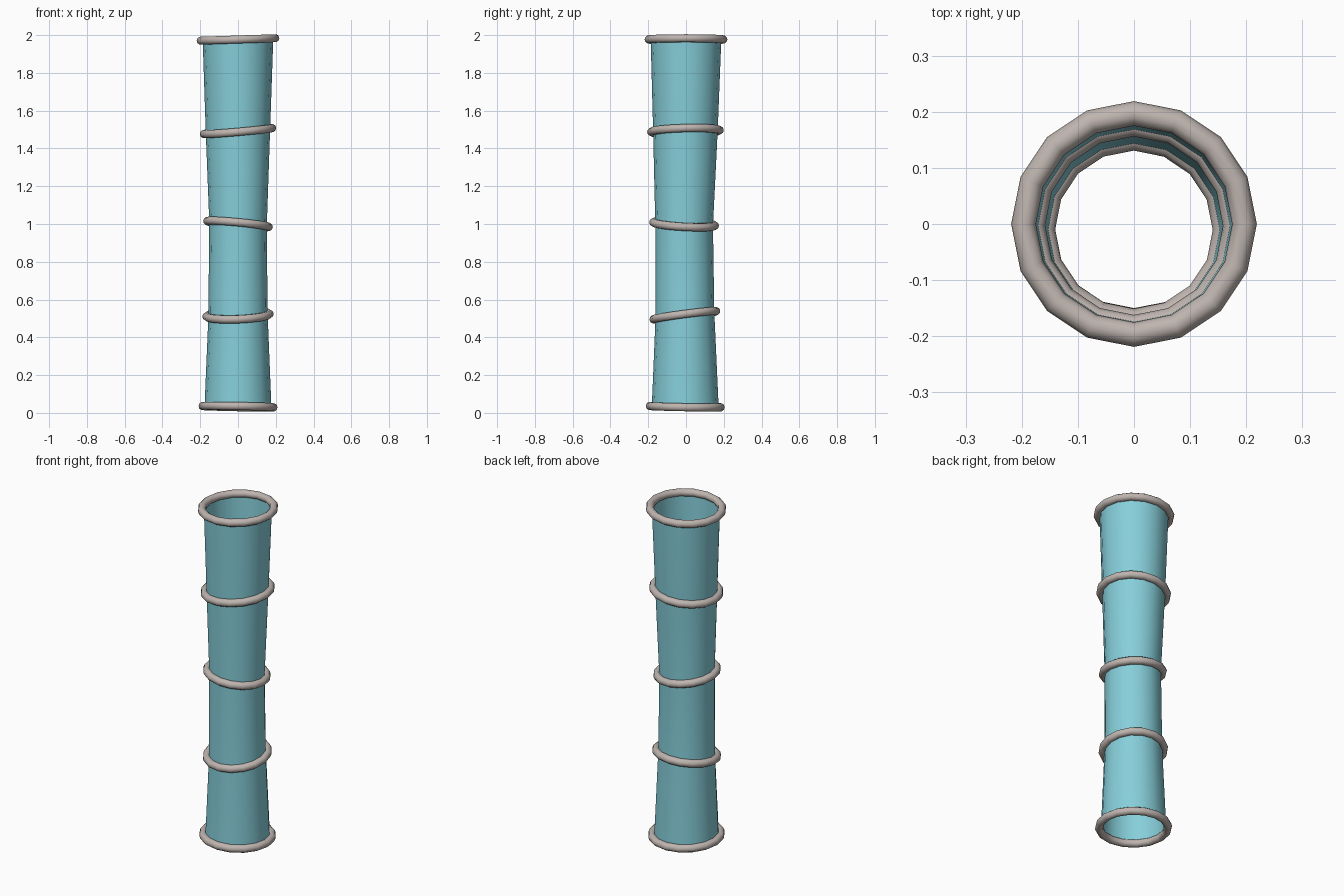
import bpy, bmesh
from math import cos, sin, pi
from mathutils import Vector

if "Cube" in bpy.data.objects:
    bpy.data.objects.remove(bpy.data.objects["Cube"])

SIDES, MINOR_SIDES, MINOR = 16, 10, 0.022

# centre y, centre z, ring radius, slope along x, slope along y
RINGS = [
    (-0.004, 0.033, 0.187, -0.018, -0.018),
    (-0.006, 0.517, 0.167, 0.040, 0.130),
    (-0.010, 1.000, 0.163, -0.095, -0.055),
    (-0.003, 1.492, 0.181, 0.088, 0.025),
    (0.000, 1.977, 0.197, 0.033, 0.000),
]


def material(name, color):
    mat = bpy.data.materials.new(name)
    mat.diffuse_color = (*color, 1)
    mat.use_nodes = True
    mat.node_tree.nodes["Principled BSDF"].inputs["Base Color"].default_value = mat.diffuse_color
    return mat


def loop_point(ring, angle, offset=0.0, lift=0.0):
    """Point near a tilted ring, moved outward and along the ring's axis."""
    cy, cz, radius, sx, sy = ring
    tilt = Vector((0, 0, 1)).rotation_difference(Vector((-sx, -sy, 1)))
    r = radius + offset
    return Vector((0, cy, cz)) + tilt @ Vector((r * cos(angle), r * sin(angle), lift))


def skin(name, loops, mat, closed=False):
    """Bridge a list of equal-length closed loops into a surface."""
    bm = bmesh.new()
    rows = [[bm.verts.new(p) for p in loop] for loop in loops]
    pairs = list(zip(rows, rows[1:])) + ([(rows[-1], rows[0])] if closed else [])
    for a, b in pairs:
        for i in range(len(a)):
            j = (i + 1) % len(a)
            bm.faces.new((a[i], a[j], b[j], b[i]))
    for f in bm.faces:
        f.smooth = True
    bmesh.ops.recalc_face_normals(bm, faces=bm.faces)
    mesh = bpy.data.meshes.new(name)
    bm.to_mesh(mesh)
    bm.free()
    mesh.materials.append(mat)
    obj = bpy.data.objects.new(name, mesh)
    bpy.context.collection.objects.link(obj)
    return obj


teal = material("teal", (0.24, 0.62, 0.70))
stone = material("stone", (0.52, 0.46, 0.43))
angles = [2 * pi * i / SIDES for i in range(SIDES)]

# Open fabric tube running through every ring
skin("tube", [[loop_point(r, a, -0.010) for a in angles] for r in RINGS], teal)

# Tilted support rings
for n, ring in enumerate(RINGS, 1):
    section = [2 * pi * k / MINOR_SIDES for k in range(MINOR_SIDES)]
    loops = [[loop_point(ring, a, MINOR * cos(t), MINOR * sin(t)) for t in section]
             for a in angles]
    skin(f"ring_{n}", loops, stone, closed=True)
